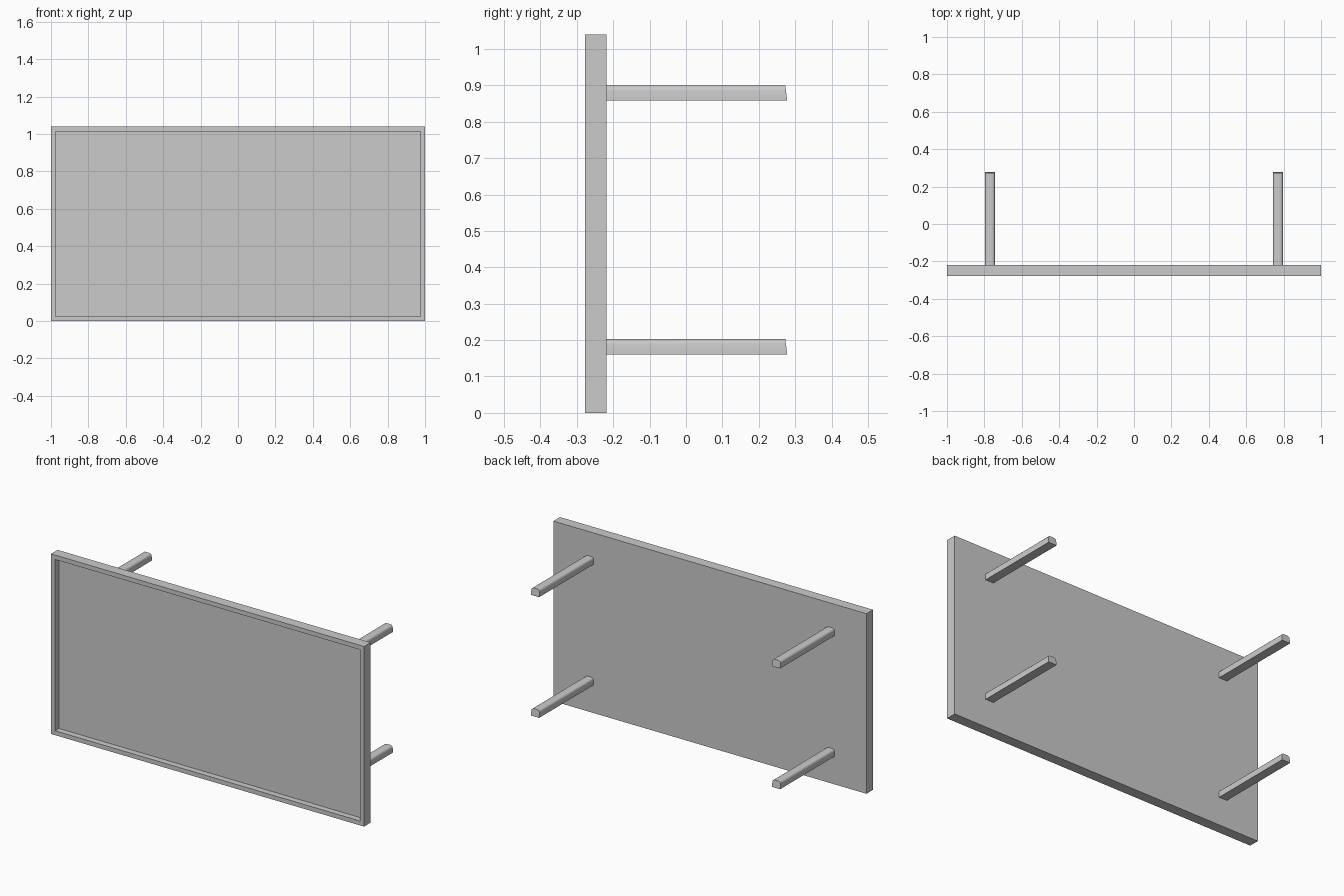
import bpy, bmesh, math
from mathutils import Vector

cube = bpy.data.objects.get("Cube")
if cube:
    bpy.data.objects.remove(cube, do_unlink=True)

GREY = (0.6, 0.6, 0.6, 1)
grey = bpy.data.materials.new("plain grey")
grey.use_nodes = True
grey.diffuse_color = GREY
grey.node_tree.nodes["Principled BSDF"].inputs["Base Color"].default_value = GREY


def add_object(name, bm):
    bmesh.ops.recalc_face_normals(bm, faces=bm.faces)
    mesh = bpy.data.meshes.new(name)
    bm.to_mesh(mesh)
    bm.free()
    mesh.materials.append(grey)
    obj = bpy.data.objects.new(name, mesh)
    bpy.context.collection.objects.link(obj)
    return obj


# Shallow tray panel: a slab with a raised rim around its front
bm = bmesh.new()
bmesh.ops.create_cube(bm, size=1)
bmesh.ops.scale(bm, vec=(2, 0.06, 1.04), verts=bm.verts)
bmesh.ops.translate(bm, vec=(0, -0.248, 0.52), verts=bm.verts)
front = min(bm.faces, key=lambda f: f.calc_center_median().y)
bmesh.ops.inset_region(bm, faces=[front], thickness=0.036)
floor = bmesh.ops.extrude_face_region(bm, geom=[front])["geom"]
bmesh.ops.translate(bm, vec=(0, 0.035, 0),
                    verts=[v for v in floor if isinstance(v, bmesh.types.BMVert)])
if front.is_valid:
    bmesh.ops.delete(bm, geom=[front], context='FACES')
add_object("panel", bm)


# Pegs: flat underside, rounded top, slightly slanted end
def peg(name, x, z):
    half, height, root, tip, slant = 0.026, 0.042, -0.218, 0.278, 0.005
    profile = [(-half, 0), (half, 0)]
    radius = 0.014
    for side, start in ((1, 0), (-1, 90)):
        for step in range(4):
            a = math.radians(start + step * 30)
            profile.append((side * (half - radius) + radius * math.cos(a),
                            height - radius + radius * math.sin(a)))
    bm = bmesh.new()
    near = [bm.verts.new((x + u, root, z + v)) for u, v in profile]
    far = [bm.verts.new((x + u, tip - slant * v / height, z + v)) for u, v in profile]
    bm.faces.new(near)
    bm.faces.new(far)
    for i in range(len(profile)):
        j = (i + 1) % len(profile)
        bm.faces.new((near[i], near[j], far[j], far[i]))
    obj = add_object(name, bm)
    bpy.ops.object.select_all(action='DESELECT')
    obj.select_set(True)
    bpy.context.view_layer.objects.active = obj
    bpy.ops.object.shade_smooth_by_angle(angle=math.radians(40))


for level, z in (("lower", 0.161), ("upper", 0.858)):
    for side, x in (("left", 0.77), ("right", -0.77)):
        peg(f"{level}_{side}_peg", x, z)
